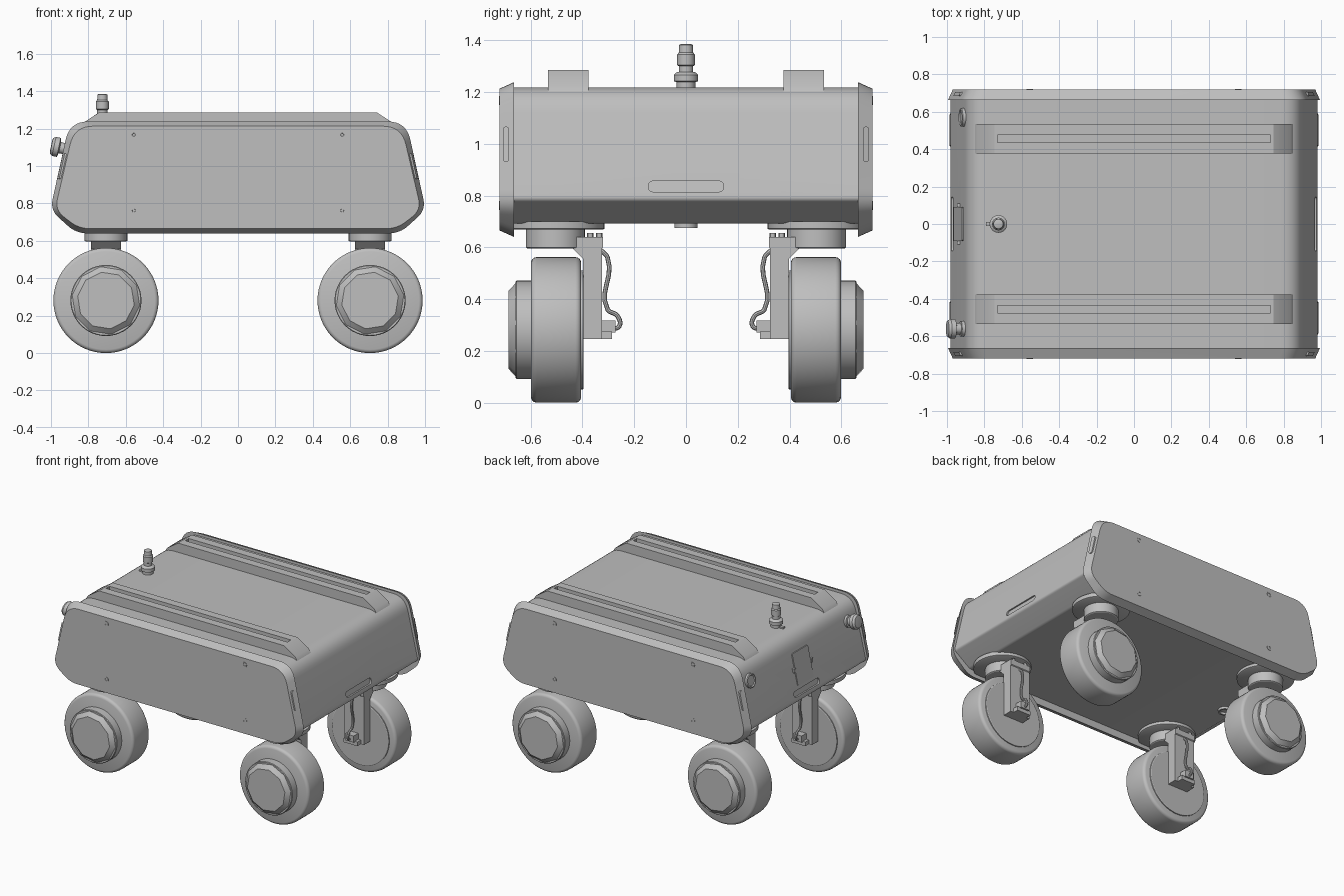
import bpy, bmesh, math
from mathutils import Vector

if "Cube" in bpy.data.objects:
    bpy.data.objects.remove(bpy.data.objects["Cube"], do_unlink=True)

grey = bpy.data.materials.new("plain grey")
grey.use_nodes = True
grey.diffuse_color = (0.52, 0.52, 0.52, 1)
grey.node_tree.nodes["Principled BSDF"].inputs["Base Color"].default_value = grey.diffuse_color


def activate(obj):
    bpy.ops.object.select_all(action="DESELECT")
    obj.select_set(True)
    bpy.context.view_layer.objects.active = obj


def finish(obj, mirror=""):
    """Colour, mirror across the named world axes and shade."""
    obj.data.materials.append(grey)
    activate(obj)
    if mirror:
        mod = obj.modifiers.new("mirror", "MIRROR")
        mod.use_axis = [axis in mirror for axis in "xyz"]
        mod.use_mirror_merge = False
        bpy.ops.object.modifier_apply(modifier=mod.name)
    bpy.ops.object.shade_smooth_by_angle(angle=math.radians(30))
    return obj


def loft(name, loops, mirror=""):
    """Skin matching loops of points and cap both ends."""
    bm = bmesh.new()
    rings = [[bm.verts.new(p) for p in loop] for loop in loops]
    n = len(rings[0])
    for a, b in zip(rings, rings[1:]):
        for i in range(n):
            j = (i + 1) % n
            bm.faces.new((a[i], a[j], b[j], b[i]))
    bm.faces.new(rings[0])
    bm.faces.new(rings[-1])
    bmesh.ops.recalc_face_normals(bm, faces=bm.faces)
    mesh = bpy.data.meshes.new(name)
    bm.to_mesh(mesh)
    bm.free()
    obj = bpy.data.objects.new(name, mesh)
    bpy.context.collection.objects.link(obj)
    return finish(obj, mirror)


def box(name, x, y, z, mirror=""):
    return loft(name, [[(x[0], y[0], h), (x[1], y[0], h), (x[1], y[1], h), (x[0], y[1], h)]
                       for h in z], mirror)


def lathe(name, centre, axis, profile, mirror="", sides=48):
    """Turn (radius, distance along axis) pairs about an axis."""
    axis = Vector(axis).normalized()
    u = axis.orthogonal().normalized()
    v = axis.cross(u)
    turns = [2 * math.pi * i / sides for i in range(sides)]
    return loft(name, [[Vector(centre) + axis * h + r * (u * math.cos(t) + v * math.sin(t))
                        for t in turns] for r, h in profile], mirror)


def rounded(corners, steps=8):
    """Round each (a, b, radius) corner of a closed outline."""
    out = []
    for i, (a, b, r) in enumerate(corners):
        p = Vector((a, b))
        before = Vector(corners[i - 1][:2]) - p
        after = Vector(corners[(i + 1) % len(corners)][:2]) - p
        s, e = p + before.normalized() * r, p + after.normalized() * r
        for k in range(steps + 1):
            t = k / steps
            out.append(s * (1 - t) ** 2 + p * 2 * t * (1 - t) + e * t * t)
    return out


def pill(y, z, half_y, half_z):
    r = min(half_y, half_z) * 0.98
    return rounded([(y + sy * half_y, z + sz * half_z, r)
                    for sy, sz in ((-1, -1), (1, -1), (1, 1), (-1, 1))])


def cut(obj, cutter):
    cutter.hide_render = True
    mod = obj.modifiers.new("cut", "BOOLEAN")
    mod.operation, mod.object, mod.solver = "DIFFERENCE", cutter, "EXACT"
    activate(obj)
    bpy.ops.object.modifier_apply(modifier=mod.name)
    bpy.data.objects.remove(cutter, do_unlink=True)
    bpy.ops.object.shade_smooth_by_angle(angle=math.radians(30))


def hull(d, bottom, knee_z, knee_r):
    """Side outline of the chassis, inset by d."""
    half = [(0.90 - d, 1.238 - d, 0.10), (1.004 - d, knee_z, knee_r), (0.865 - d * 0.6, bottom, knee_r)]
    return rounded(half + [(-x, z, r) for x, z, r in reversed(half)])


def wall_x(z):
    """Half length of the sloping end wall at a height."""
    return 0.984 - 0.218 * (z - 0.785)


def on_wall(outline, side, low, high):
    return [[(side * (wall_x(p.y) + h), p.x, p.y) for p in outline] for h in (low, high)]


# Chassis with a recessed grip at each end
body = loft("chassis_body", [[(p.x, y, p.y) for p in hull(0.02, 0.692, 0.785, 0.015)]
                             for y in (-0.67, 0.67)])
for side in (-1, 1):
    cut(body, loft("grip_cutter", on_wall(pill(0, 0.835, 0.145, 0.021), side, -0.012, 0.03)))

# Bevelled side panels, their screws and end inserts
loft("side_panel", [[(p.x, y, p.y) for p in hull(d, 0.64 + d, 0.765, 0.06)]
                    for y, d in ((0.664, 0), (0.72, 0.025))], "y")
for z in (0.762, 1.167):
    lathe("panel_screw", (0.557, 0.72, z), (0, 1, 0),
          ((0.018, -0.005), (0.018, 0.002), (0.009, 0.002), (0.007, -0.002)), "xy", 20)
insert = pill(0.695, 0.998, 0.011, 0.068)
loft("end_insert", [[(wall_x(p.y) + 0.02 - (p.x - 0.664) * 0.45 + h, p.x, p.y) for p in insert]
                    for h in (-0.01, 0.003)], "xy")

# Top rails with a long slot and mounting screws
rail_side = [(-0.85, 1.2), (-0.835, 1.226), (-0.745, 1.285), (0.745, 1.285), (0.835, 1.226), (0.85, 1.2)]
rail = loft("top_rail", [[(x, y, z) for x, z in rail_side] for y in (0.376, 0.534)])
cut(rail, box("slot_cutter", (-0.73, 0.73), (0.435, 0.475), (1.255, 1.32)))
activate(rail)
mirror = rail.modifiers.new("mirror", "MIRROR")
mirror.use_axis = (False, True, False)
bpy.ops.object.modifier_apply(modifier=mirror.name)
for x in (0.53, 0.705):
    lathe("rail_screw", (x, 0.455, 1.25), (0, 0, 1), ((0.012, 0), (0.012, 0.012)), "xy", 16)

# Stepped mast on the deck with a small cable tab
lathe("deck_mast", (-0.725, 0, 1.21), (0, 0, 1),
      ((0.036, 0), (0.036, 0.028), (0.047, 0.032), (0.047, 0.056), (0.036, 0.066), (0.028, 0.068),
       (0.028, 0.09), (0.034, 0.094), (0.034, 0.135), (0.028, 0.142), (0.026, 0.172), (0.02, 0.175)), sides=32)
box("mast_tab", (-0.79, -0.725), (-0.012, 0.012), (1.21, 1.228))

# End wall controls: stop knob, flush button and access hatch
out = (-1, 0, 0.218)
lathe("stop_knob", (-wall_x(1.1), -0.56, 1.09), out,
      ((0.042, -0.01), (0.042, 0.012), (0.03, 0.014), (0.03, 0.038), (0.052, 0.044),
       (0.052, 0.07), (0.042, 0.084), (0.025, 0.086)), sides=32)
lathe("flush_button", (-wall_x(1.09), 0.57, 1.09), out,
      ((0.05, -0.01), (0.05, 0.008), (0.042, 0.012), (0.036, 0.006)), sides=32)
hatch = rounded([(-0.09, 0.88, 0.01), (0.09, 0.88, 0.01), (0.09, 1.1, 0.01), (-0.09, 1.1, 0.01)], 3)
loft("access_hatch", on_wall(hatch, -1, -0.004, 0.003))
for y in (-0.1, 0.1):
    box("hatch_latch", (-wall_x(1) - 0.01, -wall_x(1) + 0.02), (y - 0.01, y + 0.01), (0.975, 1.005))

# Underside outlet
lathe("drain_ring", (-0.78, 0, 0.7), (0, 0, -1), ((0.045, 0), (0.045, 0.025), (0.033, 0.025), (0.03, 0.01)), sides=32)

# Casters: built once at one corner and mirrored to the other three
CX, CY, WZ = 0.706, 0.505, 0.281
lathe("caster_flange", (CX, CY, 0.70), (0, 0, -1), ((0.19, 0), (0.19, 0.028), (0.183, 0.032)), "xy")
lathe("caster_pivot", (CX, CY, 0.68), (0, 0, -1), ((0.114, 0), (0.114, 0.08), (0.108, 0.084)), "xy")
fork = [(0.325, 0.245), (0.397, 0.245), (0.397, 0.555), (0.44, 0.597), (0.44, 0.64), (0.32, 0.64), (0.32, 0.6), (0.325, 0.595)]
loft("caster_fork", [[(x, y, z) for y, z in fork] for x in (CX - 0.08, CX + 0.08)], "xy")
for dx in (-0.05, 0.05):
    for y in (0.335, 0.37):
        lathe("fork_bolt", (CX + dx, y, 0.635), (0, 0, 1), ((0.013, 0), (0.013, 0.02)), "xy", 12)
box("axle_block", (CX - 0.035, CX + 0.035), (0.272, 0.33), (0.27, 0.318), "xy")
box("axle_foot", (CX - 0.055, CX + 0.055), (0.285, 0.33), (0.245, 0.275), "xy")

path = bpy.data.curves.new("motor_cable", "CURVE")
path.dimensions = "3D"
path.bevel_depth = 0.009
path.bevel_resolution = 2
path.resolution_u = 6
spline = path.splines.new("BEZIER")
route = [(0.33, 0.59), (0.303, 0.56), (0.303, 0.36), (0.265, 0.335), (0.258, 0.295), (0.29, 0.285)]
spline.bezier_points.add(len(route) - 1)
for point, (y, z) in zip(spline.bezier_points, route):
    point.co = (CX, y, z)
    point.handle_left_type = point.handle_right_type = "AUTO"
cable = bpy.data.objects.new("motor_cable", path)
bpy.context.collection.objects.link(cable)
activate(cable)
bpy.ops.object.convert(target="MESH")
finish(bpy.context.view_layer.objects.active, "xy")

# Wheels with an inner disc and a faceted hub cap
lathe("tyre", (CX, 0.405, WZ), (0, 1, 0),
      ((0.262, 0), (0.272, 0.004), (0.279, 0.012), (0.281, 0.022), (0.281, 0.172),
       (0.279, 0.182), (0.272, 0.19), (0.262, 0.194)), "xy", 64)
lathe("wheel_disc", (CX, 0.42, WZ), (0, -1, 0), ((0.23, 0), (0.23, 0.022), (0.225, 0.025)), "xy")
lathe("hub_drum", (CX, 0.59, WZ), (0, 1, 0), ((0.19, 0), (0.19, 0.064), (0.186, 0.068)), "xy")
lathe("hub_cap", (CX, 0.655, WZ), (0, 1, 0), ((0.186, 0), (0.153, 0.03)), "xy", 10)
